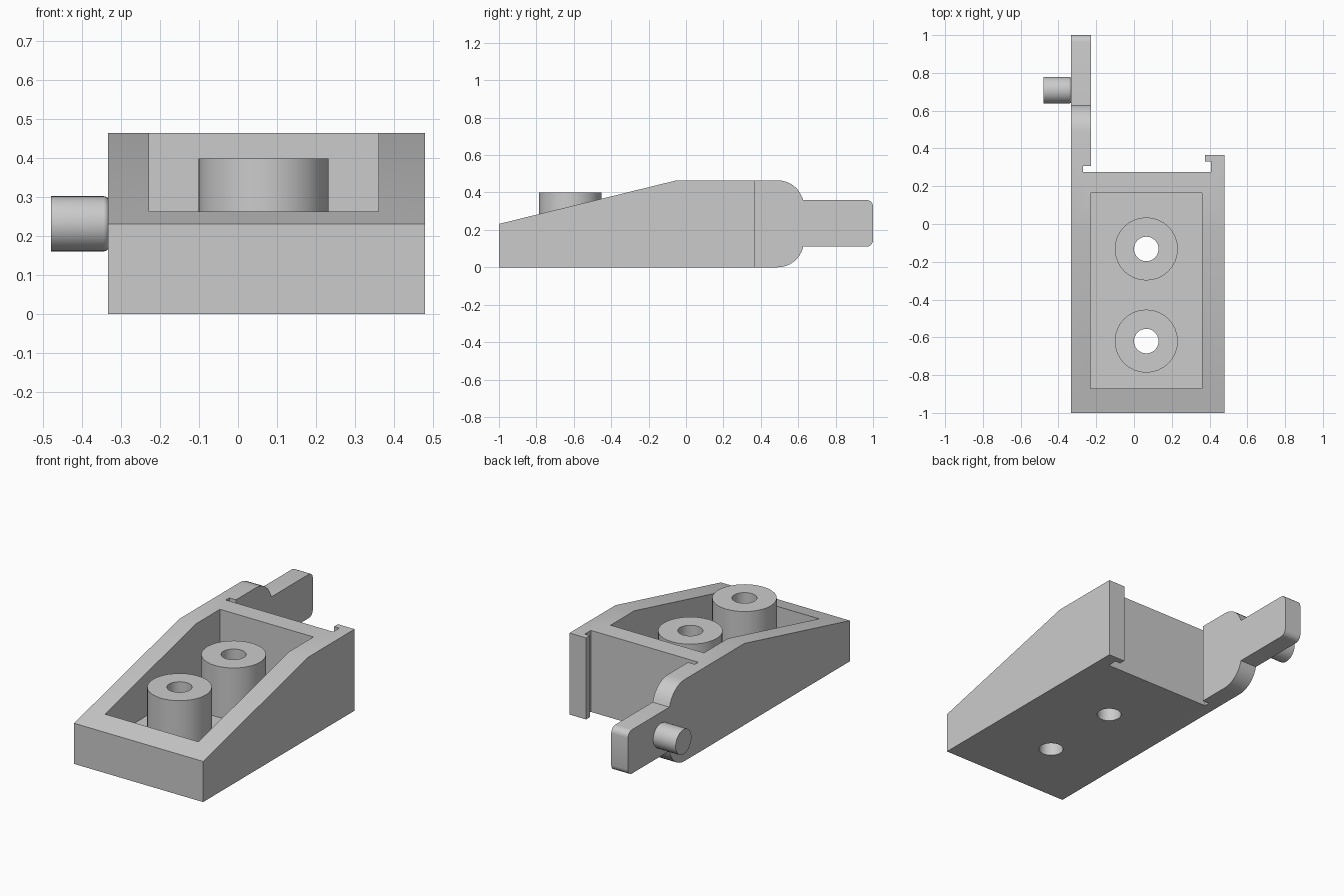
import bpy, bmesh
from math import sin, cos, radians
from mathutils import Vector

if "Cube" in bpy.data.objects:
    bpy.data.objects.remove(bpy.data.objects["Cube"])


def prism(name, points, offset):
    """Extrude a closed planar outline by an offset vector."""
    bm = bmesh.new()
    face = bm.faces.new([bm.verts.new(p) for p in points])
    geom = bmesh.ops.extrude_face_region(bm, geom=[face])["geom"]
    bmesh.ops.translate(bm, vec=Vector(offset),
                        verts=[g for g in geom if isinstance(g, bmesh.types.BMVert)])
    bmesh.ops.recalc_face_normals(bm, faces=bm.faces)
    mesh = bpy.data.meshes.new(name)
    bm.to_mesh(mesh)
    bm.free()
    obj = bpy.data.objects.new(name, mesh)
    bpy.context.collection.objects.link(obj)
    return obj


def rod(name, x, y, r, z0, z1):
    ring = [(x + r * cos(radians(a)), y + r * sin(radians(a)), z0)
            for a in [i * 360 / 32 for i in range(32)]]
    return prism(name, ring, (0, 0, z1 - z0))


def combine(obj, tool, operation):
    """Apply a boolean and discard the tool."""
    mod = obj.modifiers.new(operation, 'BOOLEAN')
    mod.operation, mod.object, mod.solver = operation, tool, 'EXACT'
    bpy.context.view_layer.objects.active = obj
    bpy.ops.object.modifier_apply(modifier=mod.name)
    bpy.data.objects.remove(tool, do_unlink=True)


def smooth(obj):
    bpy.ops.object.select_all(action='DESELECT')
    obj.select_set(True)
    bpy.context.view_layer.objects.active = obj
    bpy.ops.object.shade_smooth_by_angle(angle=radians(30))


def arc(cy, cz, r, a0, a1, n):
    return [(cy + r * cos(radians(a0 + (a1 - a0) * i / n)),
             cz + r * sin(radians(a0 + (a1 - a0) * i / n))) for i in range(n + 1)]


# Wedge body: side silhouette intersected with plan outline
TOP = 0.465
side = [(-1, 0)]
side += arc(0.49, 0.14, 0.14, -90, -12.4, 8) + [(0.627, 0.11)]
side += arc(0.965, 0.145, 0.035, -90, 0, 5)
side += arc(0.965, 0.325, 0.035, 0, 90, 5) + [(0.627, 0.36)]
side += arc(0.49, 0.325, 0.14, 14.5, 90, 8)[1:]
side += [(-0.05, TOP), (-1, 0.232)]
body = prism("wedge_body", [(-0.334, y, z) for y, z in side], (0.814, 0, 0))

plan = [(-0.6, -1.2), (0.6, -1.2), (0.6, 0.2), (0.48, 0.2), (0.48, 0.365),
        (0.375, 0.365), (0.375, 0.33), (0.408, 0.33), (0.408, 0.275),
        (-0.27, 0.275), (-0.27, 0.307), (-0.228, 0.307), (-0.228, 1.2), (-0.6, 1.2)]
plan[1:4] = [(0.6, -1.2), (0.6, 0.365)]
plan.remove((0.48, 0.365))
combine(body, prism("plan_tool", [(x, y, -0.1) for x, y in plan], (0, 0, 0.8)), 'INTERSECT')

# Open pocket
FLOOR = 0.11
pocket = [(-0.229, -0.872, FLOOR), (0.361, -0.872, FLOOR),
          (0.361, 0.165, FLOOR), (-0.229, 0.165, FLOOR)]
combine(body, prism("pocket_tool", pocket, (0, 0, 0.6)), 'DIFFERENCE')

# Two screw bosses with through holes
for y in (-0.132, -0.62):
    combine(body, rod("boss", 0.065, y, 0.167, FLOOR - 0.05, 0.4), 'UNION')
    combine(body, rod("screw_hole", 0.065, y, 0.065, -0.1, 0.6), 'DIFFERENCE')
smooth(body)

# Pivot pin, rounded where it meets the arm
pin = rod("pivot_pin", 0, 0, 0.071, 0, 0.149)
bm = bmesh.new()
bm.from_mesh(pin.data)
rim = [e for e in bm.edges if all(v.co.z > 0.1 for v in e.verts)]
bmesh.ops.bevel(bm, geom=rim, offset=0.014, segments=4, profile=0.5, affect='EDGES')
for v in bm.verts:
    v.co = (-0.48 + v.co.z, 0.708 + v.co.y, 0.232 - v.co.x)
bmesh.ops.recalc_face_normals(bm, faces=bm.faces)
bm.to_mesh(pin.data)
bm.free()
smooth(pin)
